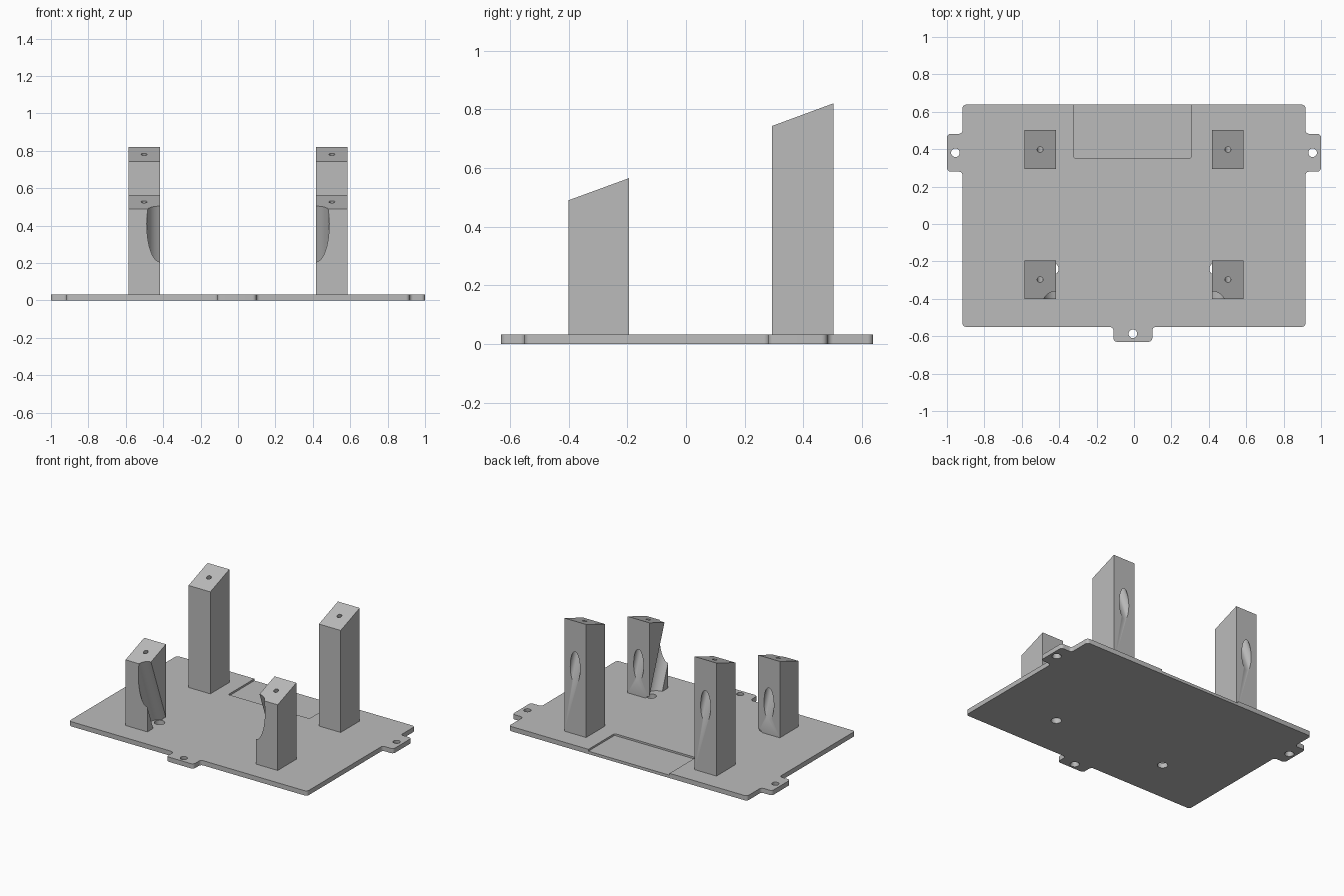
import bpy, bmesh, math
from mathutils import Vector

if "Cube" in bpy.data.objects:
    bpy.data.objects.remove(bpy.data.objects["Cube"], do_unlink=True)

THICK = 0.033
TILT = math.atan2(0.075, 0.205)
DOWN = Vector((0, math.sin(TILT), -math.cos(TILT)))  # axis square to the sloped tops

grey = bpy.data.materials.new("plain grey")
grey.use_nodes = True
grey.diffuse_color = (0.5, 0.5, 0.5, 1)
grey.node_tree.nodes["Principled BSDF"].inputs["Base Color"].default_value = (0.5, 0.5, 0.5, 1)


def add_object(name, bm):
    bmesh.ops.recalc_face_normals(bm, faces=bm.faces)
    mesh = bpy.data.meshes.new(name)
    bm.to_mesh(mesh)
    bm.free()
    obj = bpy.data.objects.new(name, mesh)
    bpy.context.collection.objects.link(obj)
    mesh.materials.append(grey)
    return obj


def prism(name, points, depth):
    """Extrude a closed outline along the depth vector."""
    bm = bmesh.new()
    face = bm.faces.new([bm.verts.new(p) for p in points])
    new = bmesh.ops.extrude_face_region(bm, geom=[face])["geom"]
    bmesh.ops.translate(bm, vec=depth, verts=[v for v in new if isinstance(v, bmesh.types.BMVert)])
    return add_object(name, bm)


def rounded(corners, radius, z, steps=5):
    """Round every corner of a flat outline."""
    result = []
    for i, c in enumerate(corners):
        c = Vector(c)
        a = c + (Vector(corners[i - 1]) - c).normalized() * radius
        b = c + (Vector(corners[(i + 1) % len(corners)]) - c).normalized() * radius
        centre = a + b - c
        for k in range(steps + 1):
            t = k / steps * math.pi / 2
            p = centre + (a - centre) * math.cos(t) + (b - centre) * math.sin(t)
            result.append((p.x, p.y, z))
    return result


def rod(start, end, r_start, r_end=None):
    """Round cutter between two points."""
    start, end = Vector(start), Vector(end)
    axis = end - start
    bm = bmesh.new()
    bmesh.ops.create_cone(bm, cap_ends=True, segments=40, radius1=r_start,
                          radius2=r_end or r_start, depth=axis.length)
    bm.transform(axis.to_track_quat('Z', 'Y').to_matrix().to_4x4())
    bmesh.ops.translate(bm, vec=(start + end) / 2, verts=bm.verts)
    cutter = add_object("cutter", bm)
    cutter.hide_render = True
    return cutter


def cut(obj, cutters):
    bpy.context.view_layer.objects.active = obj
    for cutter in cutters:
        mod = obj.modifiers.new("cut", 'BOOLEAN')
        mod.operation = 'DIFFERENCE'
        mod.solver = 'EXACT'
        mod.object = cutter
        bpy.ops.object.modifier_apply(modifier=mod.name)
        bpy.data.objects.remove(cutter, do_unlink=True)


def smooth(obj):
    bpy.ops.object.select_all(action='DESELECT')
    obj.select_set(True)
    bpy.context.view_layer.objects.active = obj
    bpy.ops.object.shade_smooth_by_angle(angle=math.radians(30))


# Base plate with three mounting tabs
outline = [(-0.917, -0.55), (-0.11, -0.55), (-0.11, -0.63), (0.098, -0.63), (0.098, -0.55),
           (0.917, -0.55), (0.917, 0.28), (1, 0.28), (1, 0.482), (0.917, 0.482), (0.917, 0.638),
           (-0.917, 0.638), (-0.917, 0.482), (-1, 0.482), (-1, 0.28), (-0.917, 0.28)]
plate = prism("base_plate", rounded(outline, 0.02, 0), (0, 0, THICK))

# Shallow recess open at the back edge, and screw holes in the tabs
recess = prism("recess_cutter",
               rounded([(-0.32, 0.35), (0.305, 0.35), (0.305, 0.75), (-0.32, 0.75)], 0.01, 0.02),
               (0, 0, 0.1))
holes = [recess]
for x, y in [(-0.955, 0.381), (0.955, 0.381), (-0.006, -0.587)]:
    holes.append(rod((x, y, -0.1), (x, y, 0.1), 0.023))
    holes.append(rod((x, y, -0.01), (x, y, 0.02), 0.034, 0.022))
# Tool holes below the front posts
for side in (-1, 1):
    holes.append(rod((side * 0.436, -0.24, -0.1), (side * 0.436, -0.24, 0.1), 0.033))
cut(plate, holes)
smooth(plate)

# Four posts with sloped tops, each with a screw hole and an access bore to the back
for side, side_name in ((1, "left"), (-1, "right")):
    for row, y0, y1, z0, z1 in (("front", -0.4, -0.195, 0.49, 0.565),
                                ("back", 0.293, 0.502, 0.743, 0.82)):
        x0 = side * 0.418
        post = prism(f"{row}_{side_name}_post",
                     [(x0, y0, THICK), (x0, y1, THICK), (x0, y1, z1), (x0, y0, z0)],
                     (side * 0.168, 0, 0))
        top = Vector((side * 0.502, (y0 + y1) / 2, (z0 + z1) / 2))
        cutters = [rod(top - DOWN * 0.05, top + DOWN * 0.15, 0.016),
                   rod(top + DOWN * 0.1, top + DOWN * 0.5, 0.038)]
        if row == "front":
            # Slanted tool groove along the inner side
            base = Vector((side * 0.418, -0.25, 0))
            cutters.append(rod(base + DOWN * 0.1, base - DOWN * 0.8, 0.07))
        cut(post, cutters)
        smooth(post)
